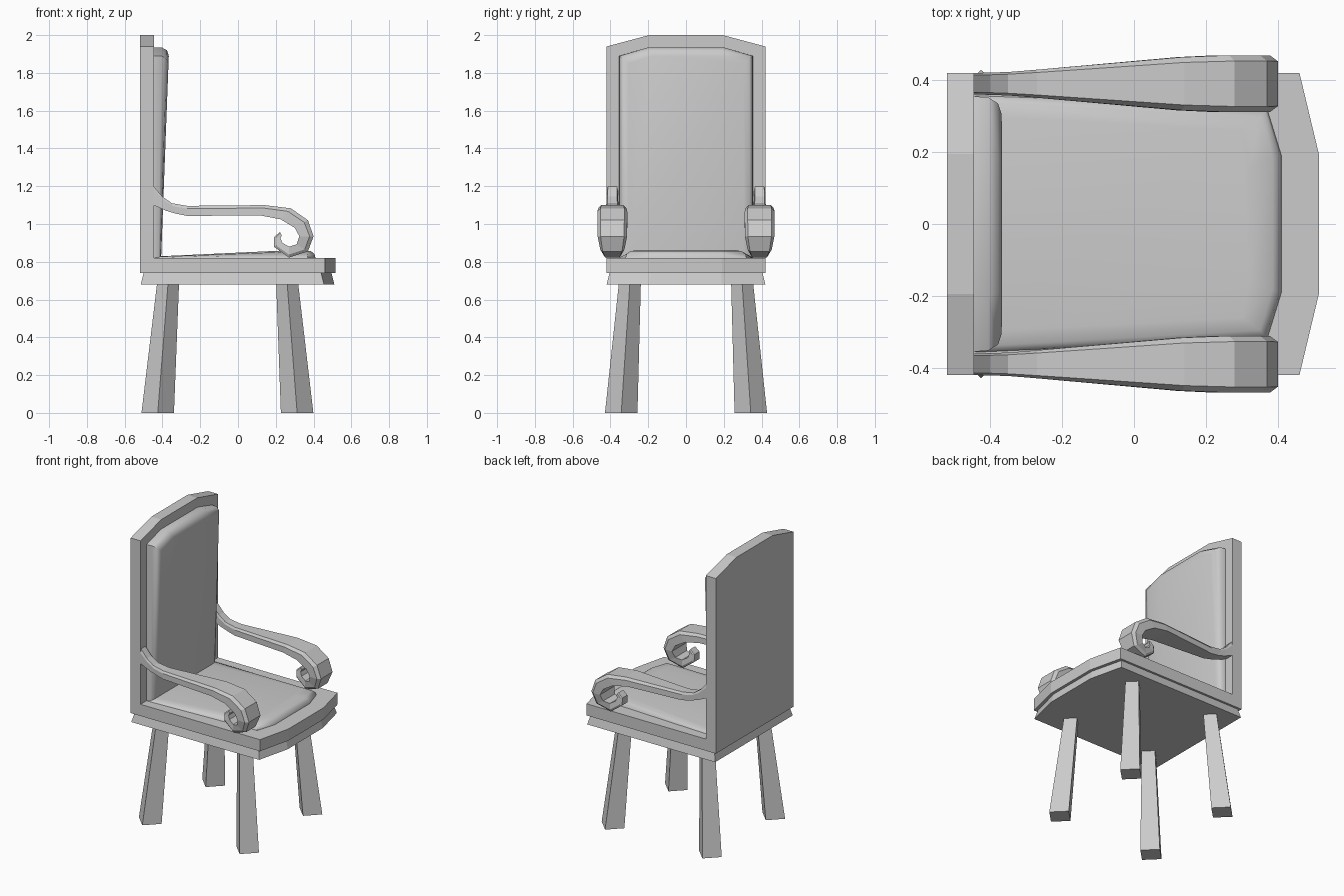
import bpy, bmesh, math
from mathutils import Vector

if "Cube" in bpy.data.objects:
    bpy.data.objects.remove(bpy.data.objects["Cube"])


def loft(name, rings, smooth=None):
    """Skin a list of equal-length closed rings, capping both ends."""
    bm = bmesh.new()
    rows = [[bm.verts.new(p) for p in ring] for ring in rings]
    n = len(rows[0])
    for a, b in zip(rows, rows[1:]):
        for i in range(n):
            j = (i + 1) % n
            bm.faces.new((a[i], a[j], b[j], b[i]))
    bm.faces.new(rows[0][::-1])
    bm.faces.new(rows[-1])
    bmesh.ops.recalc_face_normals(bm, faces=bm.faces)
    mesh = bpy.data.meshes.new(name)
    bm.to_mesh(mesh)
    bm.free()
    ob = bpy.data.objects.new(name, mesh)
    bpy.context.collection.objects.link(ob)
    if smooth:
        bpy.ops.object.select_all(action='DESELECT')
        ob.select_set(True)
        bpy.context.view_layer.objects.active = ob
        bpy.ops.object.shade_smooth_by_angle(angle=math.radians(smooth))
    return ob


def both(half):
    """Close a half outline (u, v >= 0) by mirroring it across v = 0."""
    return half + [(u, -v) for u, v in reversed(half)]


def plan(half, z):
    return [(x, y, z) for x, y in both(half)]


# Seat slab with a shallow pointed front
seat = [(-0.445, 0.42), (0.46, 0.42), (0.515, 0.19)]
loft("seat", [plan(seat, 0.74), plan(seat, 0.82)])

# Flared skirt below the seat
loft("seat_skirt", [
    plan([(-0.515, 0.42), (0.455, 0.42), (0.51, 0.19)], 0.68),
    plan([(-0.50, 0.405), (0.44, 0.405), (0.495, 0.185)], 0.74)])

# Tall back panel with clipped top corners
back = both([(0.74, 0.42), (1.94, 0.42), (2.0, 0.195)])
loft("back_panel", [[(x, y, z) for z, y in back] for x in (-0.52, -0.445)])

# Seat cushion, rising toward the front


def seat_ring(half, rear, front):
    return [(x, y, rear + (front - rear) * (x + 0.44) / 0.8) for x, y in both(half)]


loft("seat_cushion", [
    seat_ring([(-0.44, 0.36), (0.37, 0.32), (0.41, 0.19)], 0.815, 0.82),
    seat_ring([(-0.44, 0.355), (0.365, 0.315), (0.405, 0.19)], 0.822, 0.84),
    seat_ring([(-0.44, 0.34), (0.35, 0.295), (0.385, 0.18)], 0.826, 0.856),
    seat_ring([(-0.44, 0.30), (0.30, 0.26), (0.32, 0.16)], 0.828, 0.865)], 50)

# Back cushion, thicker toward the top


def back_ring(half, low, high):
    return [(low + (high - low) * (z - 0.82) / 1.08, y, z) for z, y in both(half)]


loft("back_cushion", [
    back_ring([(0.82, 0.355), (1.89, 0.355), (1.935, 0.20)], -0.447, -0.447),
    back_ring([(0.82, 0.352), (1.89, 0.352), (1.935, 0.20)], -0.42, -0.405),
    back_ring([(0.82, 0.335), (1.875, 0.335), (1.92, 0.19)], -0.412, -0.377),
    back_ring([(0.82, 0.305), (1.85, 0.305), (1.89, 0.175)], -0.407, -0.366)], 50)

# Diamond-section splayed legs
for side, s in (("left", -1), ("right", 1)):
    for end, xb, xt in (("rear", -0.425, -0.37), ("front", 0.313, 0.26)):
        rings = []
        for x, y, r, z in ((xb, 0.343, 0.086, 0), (xt, 0.297, 0.058, 0.69)):
            rings.append([(x + r, s * y, z), (x, s * y + r, z),
                          (x - r, s * y, z), (x, s * y - r, z)])
        loft(f"{end}_leg_{side}", rings)

# Scrolled arms: outer x, outer z, inner x, inner z, half width
arm = [
    (-0.447, 1.20, -0.447, 1.10, 0.030),
    (-0.40, 1.145, -0.38, 1.07, 0.031),
    (-0.35, 1.11, -0.33, 1.055, 0.033),
    (-0.27, 1.096, -0.27, 1.043, 0.039),
    (0.14, 1.10, 0.12, 1.045, 0.074),
    (0.28, 1.083, 0.225, 1.025, 0.079),
    (0.37, 1.02, 0.30, 0.98, 0.079),
    (0.40, 0.935, 0.325, 0.935, 0.078),
    (0.37, 0.855, 0.31, 0.892, 0.064),
    (0.27, 0.822, 0.27, 0.88, 0.048),
    (0.19, 0.88, 0.235, 0.90, 0.038),
    (0.19, 0.93, 0.225, 0.925, 0.034),
    (0.222, 0.958, 0.232, 0.94, 0.032)]
for side, s in (("left", -1), ("right", 1)):
    rings = []
    for ox, oz, ix, iz, w in arm:
        o, i = Vector((ox, 0, oz)), Vector((ix, 0, iz))
        rings.append([p + Vector((0, s * 0.39 + v, 0)) for p, v in (
            (i, -w), (i.lerp(o, 0.72), -w), (o, -w * 0.8),
            (o, w * 0.8), (i.lerp(o, 0.72), w), (i, w))])
    loft(f"arm_{side}", rings)
